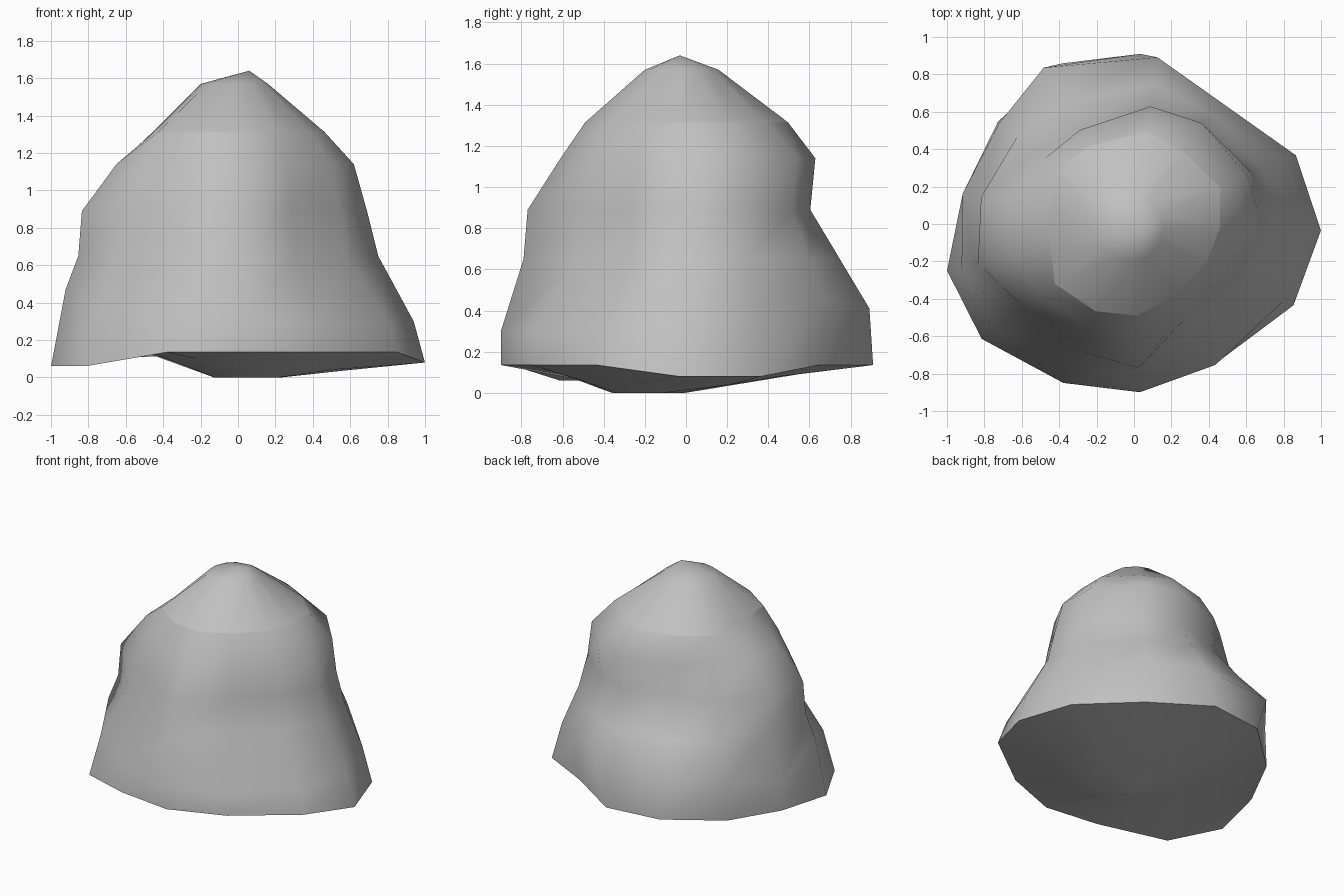
import bpy, bmesh, math

cube = bpy.data.objects.get("Cube")
if cube:
    bpy.data.objects.remove(cube, do_unlink=True)

# Uneven bearings (degrees) of the boulder's vertical ribs; two shift at the rim
ANGLES = [-2, 23, 56, 82, 120, 143, 170, 194, 217, 246, 272, 300, 333]
RIM_ANGLES = [-2, 23, 56, 88, 114, 143, 170, 194, 217, 246, 272, 300, 333]
N = len(ANGLES)

# Heights per rib: hollowed underside, tilted base rim and bulging skirt
UNDER_Z = [.035, .04, .08, .09, .12, .14, .15, .16, .15, .10, .07, .05, .04]
RIM_Z = [.08, .08, .135, .135, .135, .1, .08, .06, .06, .135, .135, .135, .135]
SKIRT_Z = [.30, .35, .46, .41, .41, .40, .28, .47, .37, .32, .30, .30, .30]

# Rings above the rim up to the crown edge: (heights, radius per rib)
RIM = [1.0, .94, .78, .91, .94, .91, .93, 1.03, 1.02, .93, .90, .865, .957]
RINGS = [
    (SKIRT_Z, [.94, .87, .80, .90, .965, .90, .93, .95, .94, .90, .90, .87, .90]),
    ([.65] * N, [.75, .75, .72, .755, .75, .78, .82, .88, .78, .74, .79, .61, .65]),
    ([.89] * N, [.69, .69, .62, .61, .57, .65, .83, .86, .74, .69, .77, .57, .61]),
    ([1.14] * N, [.62, .66, .65, .635, .58, .59, .65, .67, .63, .60, .61, .53, .56]),
    ([1.315] * N, [.46, .50, .47, .50, .48, .50, .46, .46, .53, .51, .49, .44, .44]),
]

stone = bpy.data.materials.new("grey stone")
stone.use_nodes = True
colour = (0.53, 0.53, 0.53, 1)
stone.diffuse_color = colour
bsdf = next(n for n in stone.node_tree.nodes if n.type == 'BSDF_PRINCIPLED')
bsdf.inputs["Base Color"].default_value = colour
bsdf.inputs["Roughness"].default_value = 0.9

bm = bmesh.new()


def ring(radii, heights, cx=0, cy=0, angles=ANGLES):
    return [bm.verts.new((cx + r * math.cos(math.radians(a)),
                          cy + r * math.sin(math.radians(a)), z))
            for a, r, z in zip(angles, radii, heights)]


def bridge(lower, upper):
    for i in range(N):
        j = (i + 1) % N
        bm.faces.new((lower[i], lower[j], upper[j], upper[i]))


# Sides
loops = [ring(RIM, RIM_Z, angles=RIM_ANGLES)]
loops += [ring(radii, heights) for heights, radii in RINGS]
for lower, upper in zip(loops, loops[1:]):
    bridge(lower, upper)

# Crown with off-centre peak
crown = ring([.18] * N, [1.57] * N, -.02, -.02)
bridge(loops[-1], crown)
peak = bm.verts.new((.06, -.03, 1.64))
for i in range(N):
    bm.faces.new((crown[i], crown[(i + 1) % N], peak))

# Underside, hollow to the right and back, resting on a small foot
foot = ring([.18] * N, [0] * N, .05, -.18)
under = ring([.55] * N, UNDER_Z)
bridge(foot, under)
bridge(under, loops[0])
bm.faces.new(foot)

bmesh.ops.recalc_face_normals(bm, faces=bm.faces)
for f in bm.faces:
    f.smooth = True

# Sharp base rim and crown edge
for loop in (loops[0], loops[-1]):
    for i in range(N):
        bm.edges.get((loop[i], loop[(i + 1) % N])).smooth = False

mesh = bpy.data.meshes.new("boulder")
bm.to_mesh(mesh)
bm.free()
mesh.materials.append(stone)
boulder = bpy.data.objects.new("boulder", mesh)
bpy.context.collection.objects.link(boulder)
